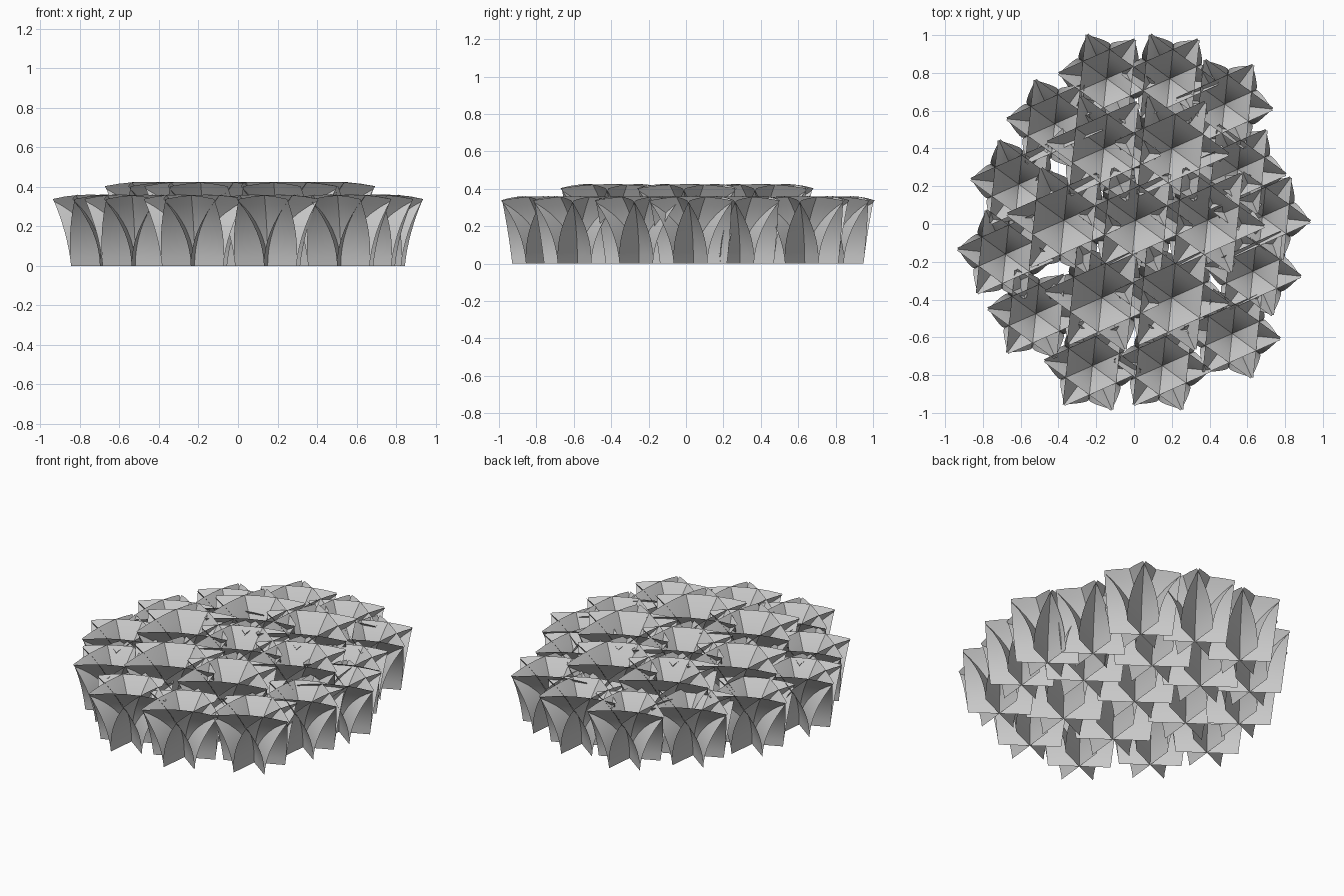
import bpy, bmesh, math

if "Cube" in bpy.data.objects:
    bpy.data.objects.remove(bpy.data.objects["Cube"])

# Facing directions of the crossing leaf sheets in one clump (degrees)
FACING = [-6 + 60 * k for k in range(6)]
ROWS, COLS = 8, 6


def clump_mesh(name, h):
    """Upright sheets crossing at the foot, each curling outward at the top."""
    s = h / 0.36
    bm = bmesh.new()
    for a in FACING:
        w = math.radians(a)
        nx, ny = math.cos(w), math.sin(w)
        grid = []
        for i in range(ROWS + 1):
            t = i / ROWS
            lean = 0.135 * t ** 2 * s
            half = (0.18 + 0.04 * t) * s
            row = []
            for j in range(COLS + 1):
                u = 2 * j / COLS - 1
                z = (h - 0.022 * u * u) * t
                row.append(bm.verts.new((nx * lean - ny * half * u,
                                         ny * lean + nx * half * u, z)))
            grid.append(row)
        # Sheet surface
        for i in range(ROWS):
            for j in range(COLS):
                f = bm.faces.new((grid[i][j], grid[i][j + 1],
                                  grid[i + 1][j + 1], grid[i + 1][j]))
                f.smooth = True
    me = bpy.data.meshes.new(name)
    bm.to_mesh(me)
    bm.free()
    return me


def place(name, mesh, spots):
    for i, (x, y) in enumerate(spots):
        ob = bpy.data.objects.new(f"{name}_{i + 1}", mesh)
        ob.location = (x, y, 0)
        bpy.context.collection.objects.link(ob)


# Tall inner cluster of seven
place("inner_clump", clump_mesh("inner_clump", 0.425),
      [(-0.37, 0.02), (0.01, 0.02), (0.39, 0.02), (-0.16, 0.40),
       (0.2, 0.40), (-0.17, -0.39), (0.2, -0.39)])

# Lower outer ring of thirteen
place("outer_clump", clump_mesh("outer_clump", 0.36),
      [(-0.145, 0.77), (0.19, 0.77), (0.48, 0.635), (0.55, 0.29),
       (0.68, 0.04), (0.63, -0.25), (0.52, -0.58), (0.15, -0.75),
       (-0.22, -0.75), (-0.52, -0.475), (-0.68, -0.16), (-0.61, 0.21),
       (-0.42, 0.53)])
